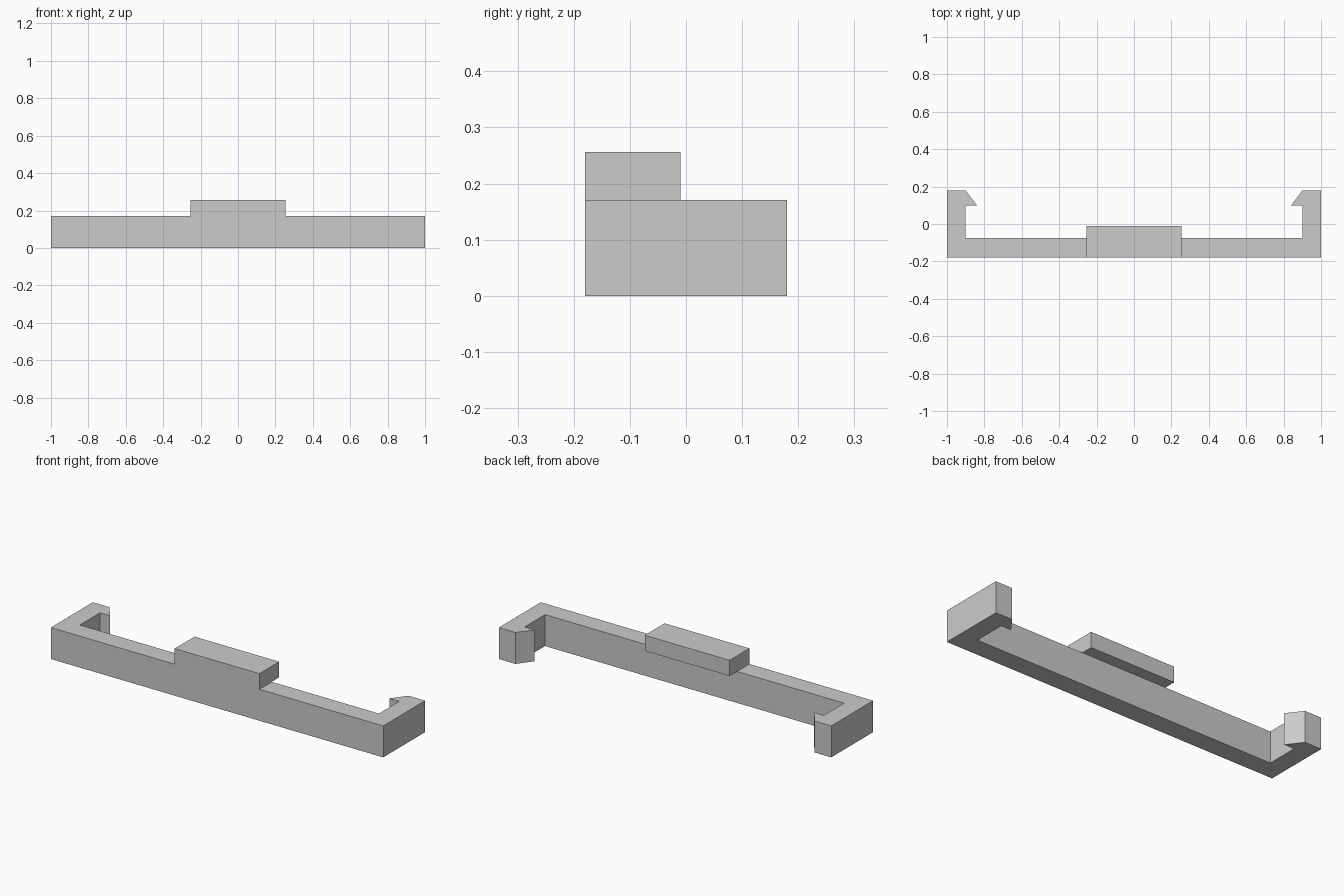
import bpy
import bmesh

cube = bpy.data.objects.get("Cube")
if cube:
    bpy.data.objects.remove(cube, do_unlink=True)

# Single plain grey plastic
GREY = (0.6, 0.6, 0.6, 1.0)
grey = bpy.data.materials.new("plain_grey")
grey.use_nodes = True
grey.diffuse_color = GREY
grey.node_tree.nodes["Principled BSDF"].inputs["Base Color"].default_value = GREY

FRONT, BACK = -0.18, 0.18
BAR_TOP, TAB_TOP = 0.171, 0.256


def extrude_outline(name, outline, bottom, top):
    """Raise a flat plan outline into a solid prism."""
    bm = bmesh.new()
    base = bm.faces.new([bm.verts.new((x, y, bottom)) for x, y in outline])
    raised = bmesh.ops.extrude_face_region(bm, geom=[base], use_keep_orig=True)
    verts = [v for v in raised["geom"] if isinstance(v, bmesh.types.BMVert)]
    bmesh.ops.translate(bm, verts=verts, vec=(0, 0, top - bottom))
    bmesh.ops.recalc_face_normals(bm, faces=bm.faces)
    mesh = bpy.data.meshes.new(name)
    bm.to_mesh(mesh)
    bm.free()
    mesh.materials.append(grey)
    obj = bpy.data.objects.new(name, mesh)
    bpy.context.collection.objects.link(obj)
    return obj


# Bar with a barbed hook at each end, mirrored from the left half outline
left_half = [(1.0, FRONT), (1.0, BACK), (0.9, BACK), (0.84, 0.1),
             (0.9, 0.1), (0.9, -0.074)]
right_half = [(-x, y) for x, y in reversed(left_half)]
extrude_outline("clip_bar", left_half + right_half, 0, BAR_TOP)

# Raised tab that overhangs the back of the bar
tab = [(-0.255, FRONT), (0.255, FRONT), (0.255, -0.01), (-0.255, -0.01)]
extrude_outline("finger_tab", tab, BAR_TOP, TAB_TOP)
